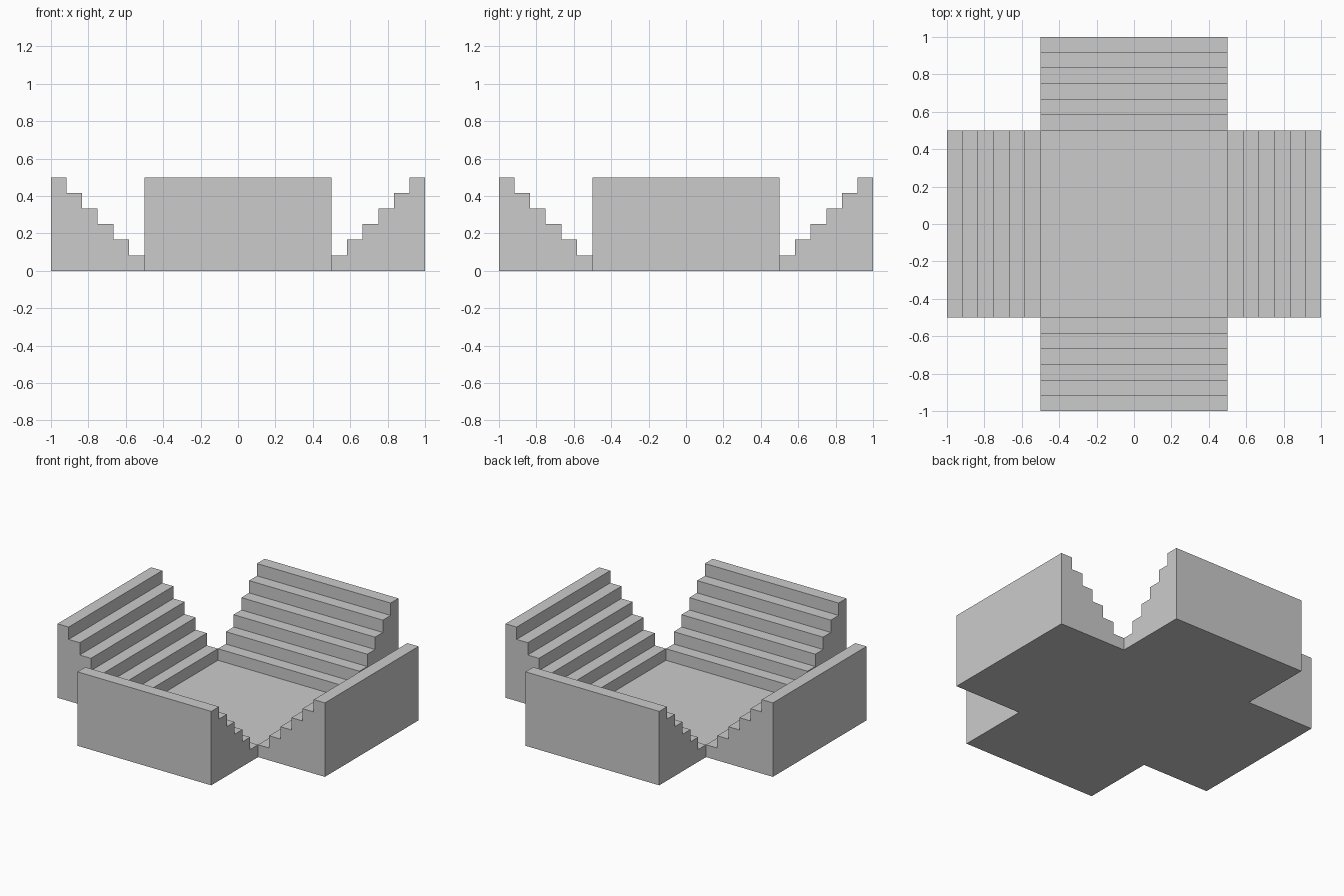
import bpy, bmesh, math
from mathutils import Matrix

if "Cube" in bpy.data.objects:
    bpy.data.objects.remove(bpy.data.objects["Cube"])

STEPS = 6
INNER, OUTER, HEIGHT = 0.5, 1.0, 0.5
HALF_WIDTH = 0.5
FLOOR_THICKNESS = 0.005


def add_object(name, bm):
    bmesh.ops.recalc_face_normals(bm, faces=bm.faces)
    mesh = bpy.data.meshes.new(name)
    bm.to_mesh(mesh)
    bm.free()
    obj = bpy.data.objects.new(name, mesh)
    bpy.context.collection.objects.link(obj)
    return obj


def stair_profile():
    # Stepped side outline as (distance from centre, height)
    run, rise = (OUTER - INNER) / STEPS, HEIGHT / STEPS
    points = [(OUTER, 0), (INNER, 0)]
    for i in range(STEPS):
        points.append((INNER + i * run, (i + 1) * rise))
        points.append((INNER + (i + 1) * run, (i + 1) * rise))
    return points


def stair(name, angle):
    # Extrude the outline across the width, then turn it to its side
    bm = bmesh.new()
    side = bm.faces.new([bm.verts.new((d, -HALF_WIDTH, z)) for d, z in stair_profile()])
    grown = bmesh.ops.extrude_face_region(bm, geom=[side], use_keep_orig=True)
    moved = [v for v in grown["geom"] if isinstance(v, bmesh.types.BMVert)]
    bmesh.ops.translate(bm, verts=moved, vec=(0, 2 * HALF_WIDTH, 0))
    bm.transform(Matrix.Rotation(angle, 4, "Z"))
    return add_object(name, bm)


# Four flights of seating steps around the square
for i, direction in enumerate(("right", "back", "left", "front")):
    stair(f"{direction}_steps", i * math.pi / 2)

# Thin floor slab in the middle
bm = bmesh.new()
bmesh.ops.create_cube(bm, size=1)
bm.transform(Matrix.Translation((0, 0, FLOOR_THICKNESS / 2))
             @ Matrix.Diagonal((2 * INNER, 2 * INNER, FLOOR_THICKNESS, 1)))
add_object("floor", bm)
